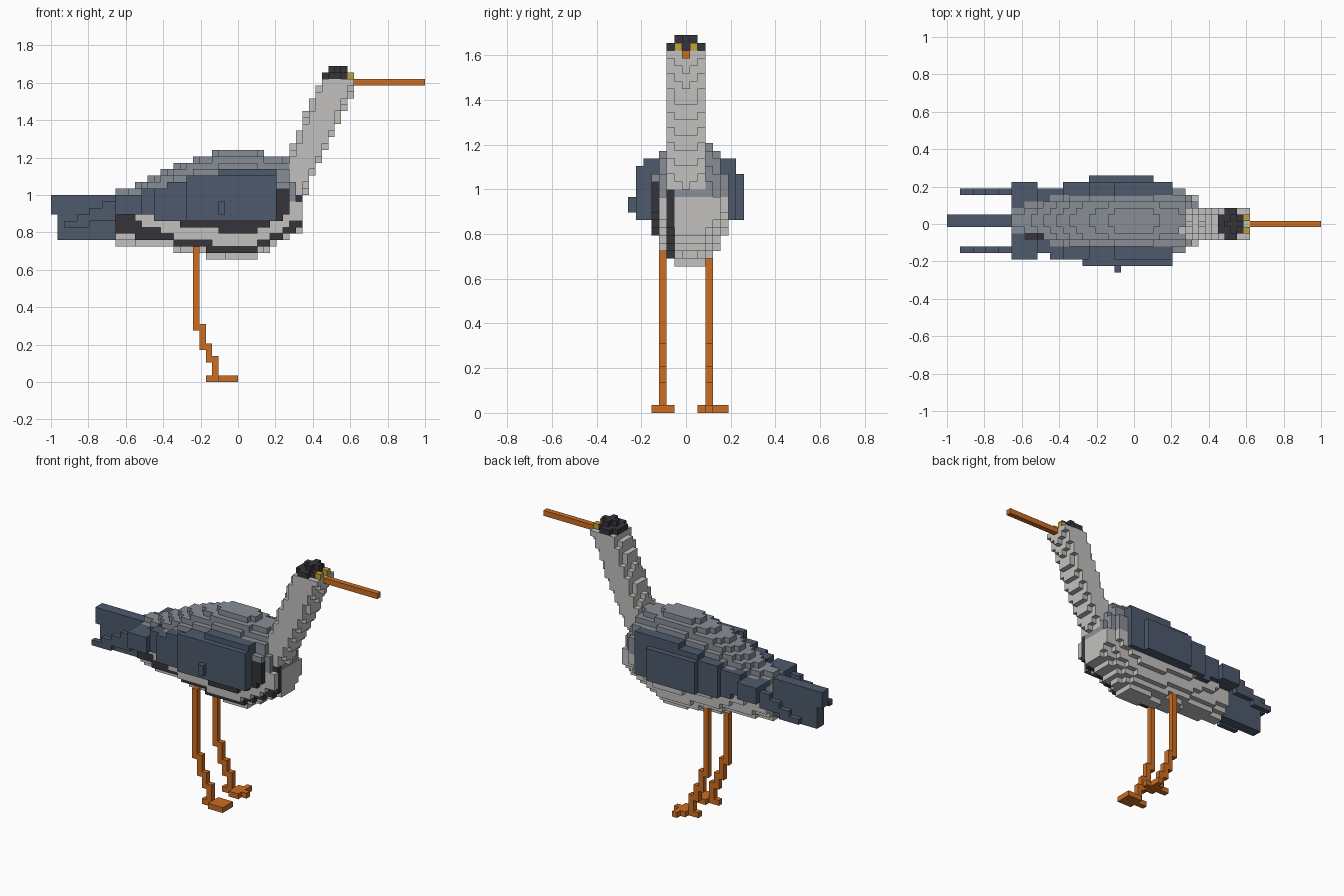
import bpy, bmesh

cube = bpy.data.objects.get("Cube")
if cube:
    bpy.data.objects.remove(cube, do_unlink=True)

V = 2 / 58            # edge length of one block
MID = 0.5             # body centre line, in blocks


def linear(c):
    c /= 255
    return c / 12.92 if c <= 0.04045 else ((c + 0.055) / 1.055) ** 2.4


def material(name, rgb):
    col = (*[linear(c) for c in rgb], 1)
    m = bpy.data.materials.new(name)
    m.diffuse_color = col
    m.use_nodes = True
    bsdf = next(n for n in m.node_tree.nodes if n.type == 'BSDF_PRINCIPLED')
    bsdf.inputs["Base Color"].default_value = col
    return m


MATS = {
    "slate": material("slate blue", (77, 90, 108)),
    "back": material("blue grey", (137, 143, 151)),
    "pale": material("pale grey", (194, 193, 191)),
    "black": material("charcoal", (54, 52, 58)),
    "orange": material("orange", (203, 109, 34)),
    "yellow": material("yellow", (192, 163, 52)),
}
NAMES = list(MATS)
grid = {}             # block position -> (part, colour)


def put(part, colour, cell):
    grid.setdefault(cell, (part, colour))


def box(part, colour, xs, ys, zs):
    """Fill half-open block ranges that are still empty."""
    for i in range(*xs):
        for j in range(*ys):
            for k in range(*zs):
                put(part, colour, (i, j, k))


def lerp(points, x):
    """Read a value off a piecewise linear profile."""
    if x <= points[0][0]:
        return points[0][1]
    for (x0, y0), (x1, y1) in zip(points, points[1:]):
        if x <= x1:
            return y0 + (y1 - y0) * (x - x0) / (x1 - x0)
    return points[-1][1]


# Beak, eyes and cap
box("beak", "orange", (47, 58), (0, 1), (46, 47))
for j in (-1, 1):
    put("eyes", "yellow", (46, j, 47))
box("cap", "black", (42, 46), (-1, 2), (47, 48))
box("cap", "black", (43, 45), (-2, 3), (47, 48))
box("cap", "black", (43, 46), (0, 1), (48, 49))
box("cap", "black", (44, 45), (-1, 2), (48, 49))

# Neck: leaning stack of rounded slabs
for k in range(29, 47):
    front = 40 + 0.467 * (k - 30)
    rear = 36.9 + 0.4 * (k - 34.5)
    c, r = (front + rear) / 2, (front - rear) / 2
    for i in range(30, 48):
        for j in range(-2, 3):
            if (abs(i + 0.5 - c) / r) ** 2.5 + (abs(j) / 2.6) ** 2.5 <= 1:
                put("neck", "pale", (i, j, k))

# Body: elliptical slices along its length, with two dark slices on one side
TOP = [(10, 29.6), (12, 30), (16, 32), (20, 34), (23, 35), (27, 36), (32, 36),
       (33, 35.3), (37, 34.6), (38, 31.5), (39, 30)]
BOTTOM = [(10, 21), (16, 21), (20, 20.2), (25, 19.2), (32, 19), (33, 20),
          (35, 21.3), (38, 22.8), (39, 23)]
WIDTH = [(10, 3), (13, 3.3), (14, 3.9), (18, 4.3), (20, 4.9), (28, 5.2),
         (35, 5.1), (37, 4.8), (38, 4), (39, 3.6)]
for i in range(10, 39):
    hi, lo, w = (lerp(p, i + 0.5) for p in (TOP, BOTTOM, WIDTH))
    for j in range(-5, 7):
        for k in range(18, 37):
            dz = (k + 0.5 - (hi + lo) / 2) / ((hi - lo) / 2)
            if ((j - MID) / w) ** 2 + dz * dz <= 1:
                dark = j in (-2, -4) and k < 30
                put("body", "black" if dark else "back" if k >= 28 else "pale",
                    (i, j, k))

# Tail
box("tail", "slate", (0, 1), (0, 2), (26, 29))
box("tail", "slate", (1, 11), (0, 2), (22, 29))

# Wings: layered plates, reflected about the body centre line
WING_TOP = [(10, 29), (14, 30), (18, 31), (22, 32), (26, 33), (35, 33)]
for part, side in (("right_wing", -1), ("left_wing", 1)):
    def layer(n, xs, zs):
        j = -n if side < 0 else n + 1
        box(part, "slate", xs, (j, j + 1), zs)
    for i, lo, hi in ((2, 24, 25), (4, 24, 26), (6, 25, 27), (8, 25, 28)):
        layer(4, (i, i + 2), (lo, hi))
    for i in range(10, 35):
        lo, hi = 26 if i < 16 else 25, int(lerp(WING_TOP, i))
        for n in (2, 3, 4):
            layer(n, (i, i + 1), (lo, hi))
        if not 14 <= i < (16 if side < 0 else 18):
            layer(5, (i, i + 1), (lo, hi))
    if side < 0:
        layer(6, (21, 35), (25, 32))
        layer(7, (26, 27), (26, 28))
    else:
        layer(6, (22, 32), (25, 31))

# Legs, stepping forward towards the foot
for part, j in (("right_leg", -3), ("left_leg", 3)):
    for i, lo, hi in ((22, 8, 21), (23, 5, 9), (24, 3, 6), (25, 1, 4)):
        box(part, "orange", (i, i + 1), (j, j + 1), (lo, hi))
    box(part, "orange", (24, 29), (j, j + 1), (0, 1))
    box(part, "orange", (26, 28), (j - 1, j + 2), (0, 1))
box("right_leg", "orange", (26, 29), (-4, -1), (0, 1))
box("left_leg", "orange", (27, 28), (5, 6), (0, 1))

# Turn each part into a mesh of its exposed block faces
SIDES = []
for axis in range(3):
    for s in (0, 1):
        a, b = (axis + 1) % 3, (axis + 2) % 3
        quad = []
        for u, v in ((0, 0), (1, 0), (1, 1), (0, 1)):
            p = [0, 0, 0]
            p[axis], p[a], p[b] = s, u, v
            quad.append(tuple(p))
        step = [0, 0, 0]
        step[axis] = 2 * s - 1
        SIDES.append((tuple(step), quad if s else quad[::-1]))

for part in sorted({p for p, _ in grid.values()}):
    bm = bmesh.new()
    verts = {}
    used = sorted({c for p, c in grid.values() if p == part})
    for cell, (p, colour) in grid.items():
        if p != part:
            continue
        for step, quad in SIDES:
            if tuple(a + b for a, b in zip(cell, step)) in grid:
                continue
            corners = []
            for q in quad:
                key = tuple(a + b for a, b in zip(cell, q))
                if key not in verts:
                    x, y, z = key
                    verts[key] = bm.verts.new(((x - 29) * V, (y - 0.5) * V, z * V))
                corners.append(verts[key])
            bm.faces.new(corners).material_index = used.index(colour)
    mesh = bpy.data.meshes.new(part)
    bm.to_mesh(mesh)
    bm.free()
    for c in used:
        mesh.materials.append(MATS[c])
    bpy.context.scene.collection.objects.link(bpy.data.objects.new(part, mesh))
